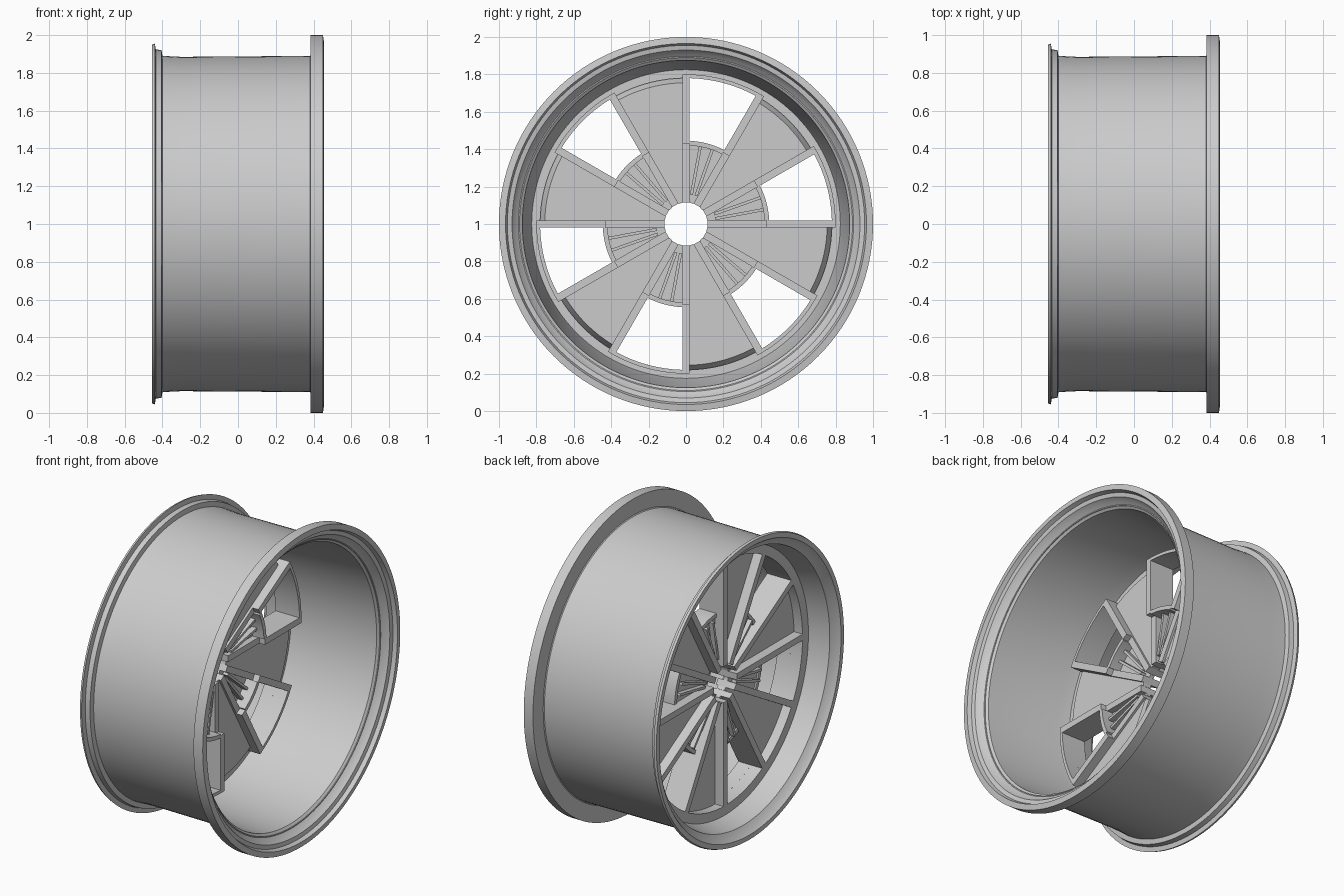
import bpy
import bmesh
from math import radians, sin, cos, asin, pi
from mathutils import Matrix, Vector

if "Cube" in bpy.data.objects:
    bpy.data.objects.remove(bpy.data.objects["Cube"], do_unlink=True)

CENTRE = Vector((0, 0, 1))
FACE, BACK, DEEP = -0.28, -0.20, -0.11   # outer face, disc back, tunnel ends
HUB, WINDOW = 0.115, 0.78                # bore and window radii
HALF = 0.02                              # half spoke width
STEP = radians(30)


def finish(name, bm, smooth=False):
    bmesh.ops.recalc_face_normals(bm, faces=bm.faces)
    mesh = bpy.data.meshes.new(name)
    bm.to_mesh(mesh)
    bm.free()
    obj = bpy.data.objects.new(name, mesh)
    obj.location = CENTRE
    bpy.context.collection.objects.link(obj)
    if smooth:
        bpy.ops.object.select_all(action='DESELECT')
        obj.select_set(True)
        bpy.context.view_layer.objects.active = obj
        bpy.ops.object.shade_smooth_by_angle(angle=radians(25))
    return obj


def lathe(name, profile, segments=128):
    """Revolve a closed (x, radius) profile round the axle."""
    bm = bmesh.new()
    rings = []
    for i in range(segments):
        a = 2 * pi * i / segments
        rings.append([bm.verts.new((x, r * cos(a), r * sin(a))) for x, r in profile])
    n = len(profile)
    for i in range(segments):
        p, q = rings[i], rings[(i + 1) % segments]
        for j in range(n):
            k = (j + 1) % n
            bm.faces.new((p[j], p[k], q[k], q[j]))
    return finish(name, bm, True)


def wedge_outline(x, r0, r1, middle, gap, steps=10):
    """Sector between two spokes, its sides parallel to them."""
    points = []
    for r, sign in ((r1, 1), (r0, -1)):
        spread = STEP / 2 - asin(gap / r)
        for i in range(steps + 1):
            a = middle + sign * spread * (2 * i / steps - 1)
            points.append((x, r * cos(a), r * sin(a)))
    return points


def add_wedge(bm, r0, r1, x0, x1, middle, gap=HALF, taper=0.0):
    a = [bm.verts.new(p) for p in wedge_outline(x0, r0, r1, middle, gap)]
    b = [bm.verts.new(p) for p in wedge_outline(x1, r0, r1 - taper, middle, gap)]
    bm.faces.new(a)
    bm.faces.new(b[::-1])
    for i in range(len(a)):
        j = (i + 1) % len(a)
        bm.faces.new((a[i], b[i], b[j], a[j]))


def add_bar(bm, r0, r1, x0, x1, angle, width):
    size = Matrix.Diagonal((x1 - x0, r1 - r0, width, 1))
    place = Matrix.Translation(((x0 + x1) / 2, (r0 + r1) / 2, 0))
    bmesh.ops.create_cube(bm, size=1, matrix=Matrix.Rotation(angle, 4, 'X') @ place @ size)


# Rim barrel with both flanges and the ring that carries the spokes
lathe("rim_barrel", [
    (-0.455, 0.95), (-0.44, 0.955), (-0.435, 0.925), (-0.405, 0.92),
    (-0.40, 0.89), (-0.30, 0.885), (0.385, 0.89), (0.385, 1.0),
    (0.45, 1.0), (0.455, 0.965), (0.43, 0.955), (0.425, 0.93),
    (0.395, 0.91), (0.37, 0.875), (-0.12, 0.84), (BACK, 0.825),
    (BACK, WINDOW), (FACE, WINDOW), (FACE, 0.84), (-0.41, 0.87),
    (-0.43, 0.90), (-0.455, 0.92)])

# Twelve spokes, deepened beside the windows
spokes = bmesh.new()
for i in range(12):
    add_bar(spokes, HUB, WINDOW, FACE, BACK + 0.05, i * STEP, 2 * HALF)
    add_bar(spokes, 0.43, WINDOW, BACK + 0.05, DEEP, i * STEP, 2 * HALF)
finish("spokes", spokes)

panels, tunnels, webs = bmesh.new(), bmesh.new(), bmesh.new()
for i in range(6):
    window = STEP * (2 * i + 0.5)
    # Solid panel with a sloped outer edge
    add_wedge(panels, HUB, WINDOW, -0.22, -0.165, window + STEP, HALF, 0.025)
    # Tunnel walls at the outer and hub ends of the window
    add_wedge(tunnels, WINDOW, WINDOW + 0.02, BACK, DEEP, window, -HALF)
    add_wedge(tunnels, 0.42, 0.445, FACE + 0.05, DEEP, window)
    # Hub web with two stiffening fingers
    add_wedge(webs, HUB, 0.42, -0.22, -0.19, window)
    for side in (-1, 1):
        add_bar(webs, 0.16, 0.42, -0.25, -0.155, window + side * radians(4.5), 0.016)
finish("panels", panels, True)
finish("window_tunnels", tunnels, True)
finish("hub_webs", webs, True)
